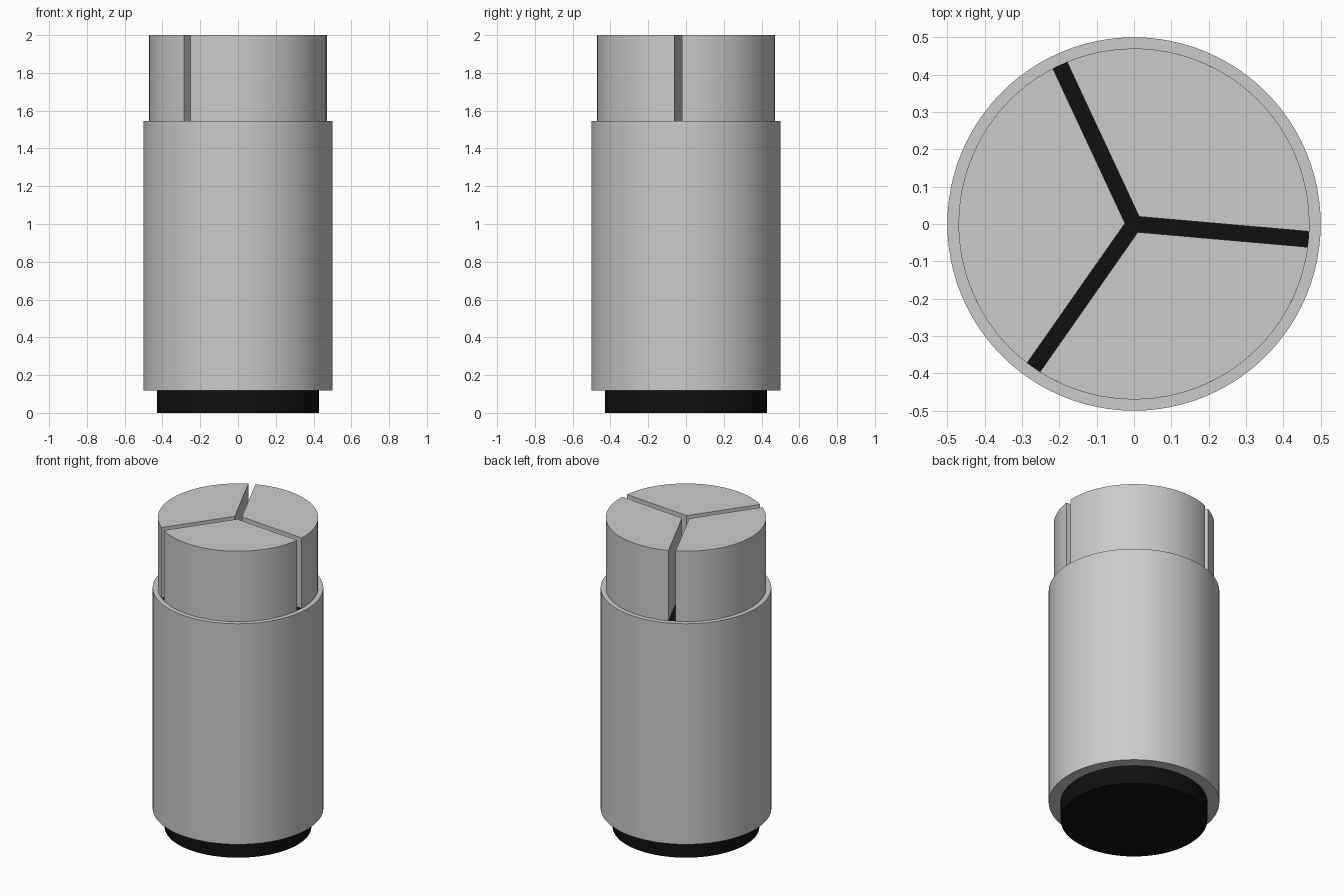
import bpy, bmesh
from math import sin, cos, asin, radians, tau

if "Cube" in bpy.data.objects:
    bpy.data.objects.remove(bpy.data.objects["Cube"])

SEGMENTS = 96


def finish(name, bm):
    bmesh.ops.recalc_face_normals(bm, faces=bm.faces)
    mesh = bpy.data.meshes.new(name)
    bm.to_mesh(mesh)
    bm.free()
    obj = bpy.data.objects.new(name, mesh)
    bpy.context.collection.objects.link(obj)
    bpy.ops.object.select_all(action='DESELECT')
    obj.select_set(True)
    bpy.context.view_layer.objects.active = obj
    bpy.ops.object.shade_smooth_by_angle(angle=radians(30))
    return obj


def lathe(name, profile, closed=False):
    """Spin an (r, z) profile around z."""
    bm = bmesh.new()
    verts = [bm.verts.new((r, 0, z)) for r, z in profile]
    edges = [bm.edges.new(p) for p in zip(verts, verts[1:])]
    if closed:
        edges.append(bm.edges.new((verts[-1], verts[0])))
    bmesh.ops.spin(bm, geom=verts + edges, cent=(0, 0, 0), axis=(0, 0, 1),
                   angle=tau, steps=SEGMENTS, use_duplicate=False)
    bmesh.ops.remove_doubles(bm, verts=bm.verts, dist=1e-5)
    return finish(name, bm)


def jaw(name, start, radius, half_gap, z0, z1, steps=32):
    """120 degree wedge, inset by half a slot on both straight sides."""
    bm = bmesh.new()
    trim = asin(half_gap / radius)
    span = radians(120) - 2 * trim
    apex = half_gap / sin(radians(60))
    mid = start + radians(60)
    pts = [(apex * cos(mid), apex * sin(mid))]
    for i in range(steps + 1):
        a = start + trim + span * i / steps
        pts.append((radius * cos(a), radius * sin(a)))
    base = bm.faces.new([bm.verts.new((x, y, z0)) for x, y in pts])
    top = bmesh.ops.extrude_face_region(bm, geom=[base])
    moved = [g for g in top['geom'] if isinstance(g, bmesh.types.BMVert)]
    bmesh.ops.translate(bm, verts=moved, vec=(0, 0, z1 - z0))
    if base.is_valid is False or not any(
            all(abs(v.co.z - z0) < 1e-6 for v in f.verts) for f in bm.faces):
        bmesh.ops.holes_fill(bm, edges=bm.edges)
    return finish(name, bm)


# Black inner core: foot at the bottom, slot floor at the top
black = bpy.data.materials.new("black")
black.diffuse_color = (0.005, 0.005, 0.005, 1)
black.use_nodes = True
black.node_tree.nodes["Principled BSDF"].inputs["Base Color"].default_value = black.diffuse_color
core = lathe("inner_core", [(0, 0), (0.43, 0), (0.43, 0.13), (0.47, 0.13),
                            (0.47, 1.545), (0, 1.545)])
core.data.materials.append(black)

# Outer sleeve
lathe("outer_sleeve", [(0.43, 0.118), (0.5, 0.118), (0.5, 1.545),
                       (0.47, 1.545), (0.47, 0.125), (0.43, 0.125)], closed=True)

# Three top jaws separated by slots
for k in range(3):
    jaw(f"jaw_{k + 1}", radians(-5 + 120 * k), 0.47, 0.021, 1.545, 2.0)
